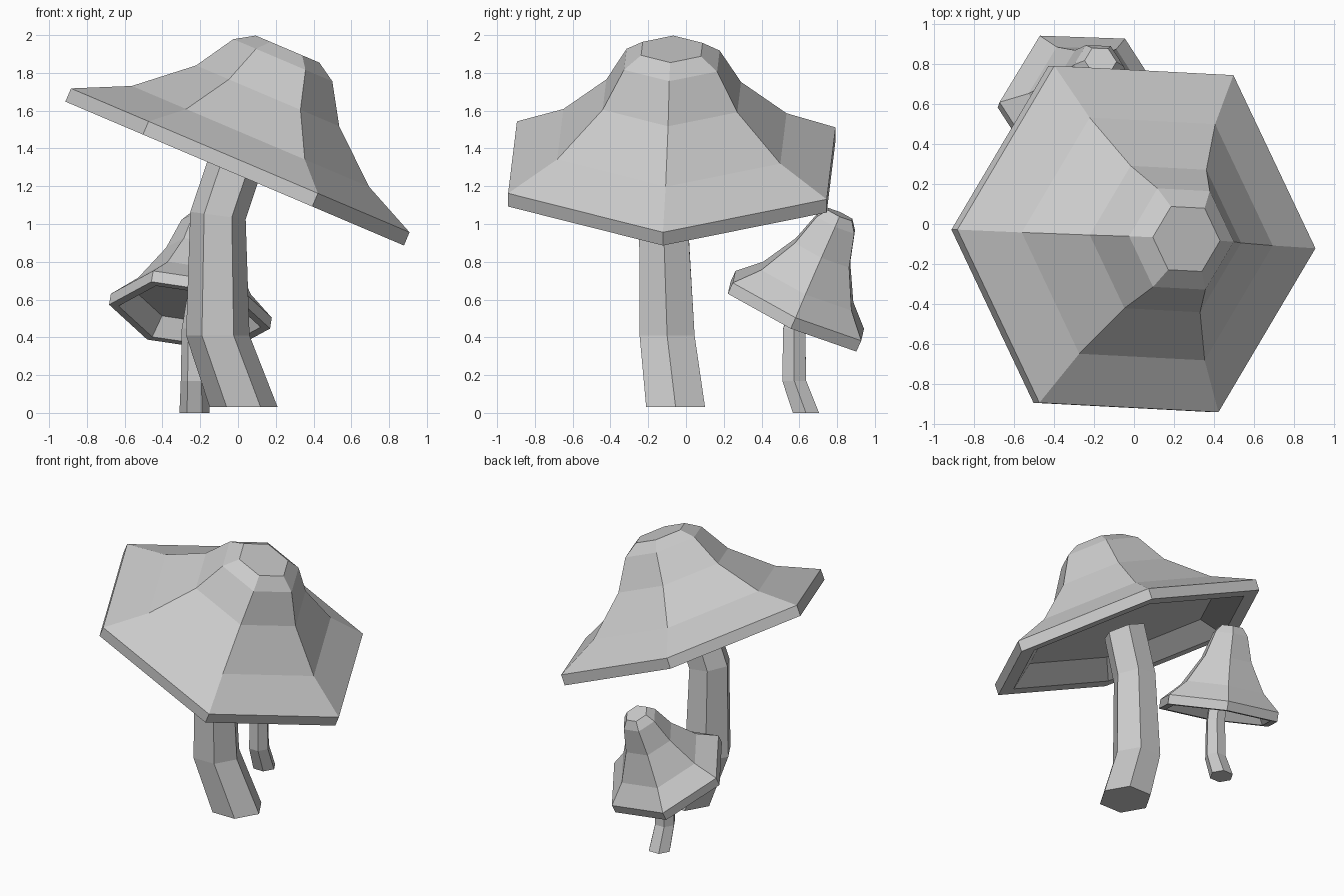
import bpy, bmesh
from math import cos, sin, pi
from mathutils import Vector

if "Cube" in bpy.data.objects:
    bpy.data.objects.remove(bpy.data.objects["Cube"])

SIDES = 6

# Cap profile (radius, height along axis): outside from crown to lip, then a recessed flat underside
CAP = [(.183, .64), (.285, .576), (.412, .371), (.683, .138), (.975, 0), (.975, -.076),
       (.86, -.076), (.70, .045)]


def loft(name, rings):
    """Skin a list of hexagonal rings (centre, u, v, radius) and close both ends."""
    bm = bmesh.new()
    loops = []
    for c, u, v, r in rings:
        loops.append([bm.verts.new(c + r * (u * cos(2 * pi * i / SIDES) + v * sin(2 * pi * i / SIDES)))
                      for i in range(SIDES)])
    for a, b in zip(loops, loops[1:]):
        for i in range(SIDES):
            j = (i + 1) % SIDES
            bm.faces.new((a[i], a[j], b[j], b[i]))
    bm.faces.new(loops[0])
    bm.faces.new(loops[-1])
    bmesh.ops.recalc_face_normals(bm, faces=bm.faces[:])
    mesh = bpy.data.meshes.new(name)
    bm.to_mesh(mesh)
    bm.free()
    obj = bpy.data.objects.new(name, mesh)
    bpy.context.collection.objects.link(obj)
    return obj


def frame(axis, toward):
    """Axis plus two in-plane directions, the first pointing at a corner."""
    n = Vector(axis).normalized()
    u = Vector(toward)
    u = (u - n * u.dot(n)).normalized()
    return n, u, n.cross(u)


def cap(name, centre, axis, corner, r_scale, h_scale):
    n, u, v = frame(axis, corner)
    c = Vector(centre)
    loft(name, [(c + n * h * h_scale, u, v, r * r_scale) for r, h in CAP])


def stem(name, path, tip_axis, corner):
    """Bent hexagonal stem; path holds (x, y, z, radius), the tip leans with the cap."""
    rings = []
    for i, (x, y, z, r) in enumerate(path):
        axis = tip_axis if i == len(path) - 1 else (0, 0, 1)
        if i == len(path) - 2:
            axis = Vector((0, 0, 1)) * 2 + Vector(tip_axis)
        n, u, v = frame(axis, corner)
        rings.append((Vector((x, y, z)), u, v, r))
    loft(name, rings)


# Large mushroom
big_axis = (.391, 0, .92)
cap("large_cap", (.012, -.075, 1.337), big_axis, (.9, -.047, -.38), 1, 1)
stem("large_stem", [(.03, -.055, .03, .18), (-.107, -.10, .41, .168),
                    (-.106, -.12, 1.045, .148), (.0, -.10, 1.36, .145)], big_axis, (1, 0, 0))

# Small mushroom
small_axis = (.148, .41, .90)
cap("small_cap", (-.247, .595, .567), small_axis, (.415, -.018, -.07), .442, .84)
stem("small_stem", [(-.23, .635, 0, .08), (-.23, .573, .17, .073),
                    (-.23, .573, .44, .068), (-.21, .625, .61, .06)], small_axis, (1, 0, 0))
